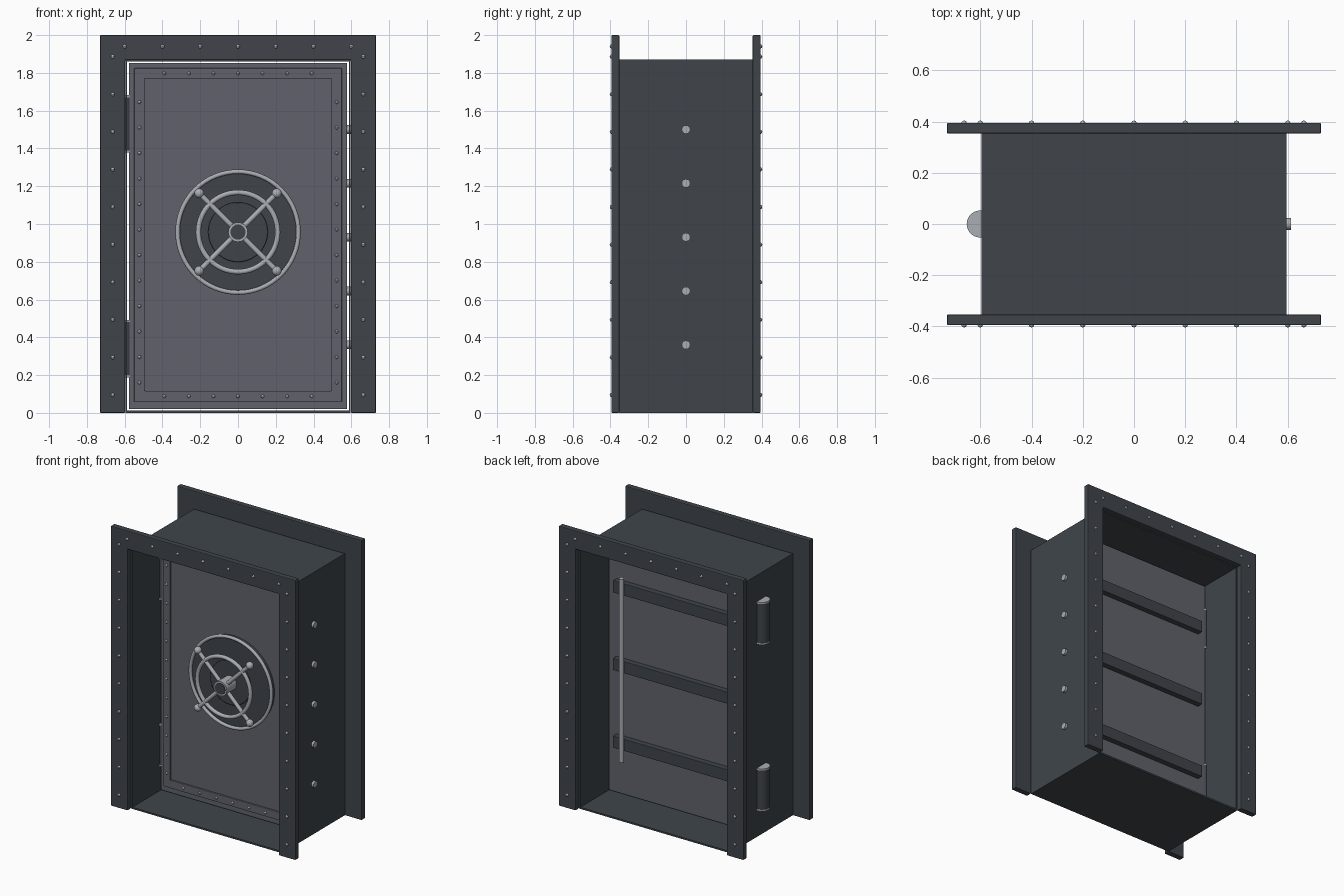
import bpy, bmesh, math
from mathutils import Matrix, Vector

if "Cube" in bpy.data.objects:
    bpy.data.objects.remove(bpy.data.objects["Cube"])


def material(name, rgb):
    m = bpy.data.materials.new(name)
    m.diffuse_color = (*rgb, 1)
    m.use_nodes = True
    m.node_tree.nodes["Principled BSDF"].inputs["Base Color"].default_value = m.diffuse_color
    return m


DARK = material("dark iron", (0.05, 0.06, 0.07))
DOOR = material("door grey", (0.12, 0.12, 0.15))
STEEL = material("bright steel", (0.40, 0.42, 0.45))


def finish(name, bm, mat, bevel=0, smooth=False):
    me = bpy.data.meshes.new(name)
    bmesh.ops.recalc_face_normals(bm, faces=bm.faces)
    bm.to_mesh(me)
    bm.free()
    me.materials.append(mat)
    ob = bpy.data.objects.new(name, me)
    bpy.context.collection.objects.link(ob)
    if bevel:
        mod = ob.modifiers.new("bevel", "BEVEL")
        mod.width = bevel
        mod.segments = 2
        mod.limit_method = "ANGLE"
    if smooth:
        bpy.ops.object.select_all(action="DESELECT")
        ob.select_set(True)
        bpy.context.view_layer.objects.active = ob
        bpy.ops.object.shade_smooth_by_angle(angle=math.radians(40))
    return ob


def add_box(bm, lo, hi):
    lo, hi = Vector(lo), Vector(hi)
    bmesh.ops.create_cube(bm, size=1, matrix=Matrix.Translation((lo + hi) / 2)
                          @ Matrix.Diagonal((*(hi - lo), 1)))


def box(name, lo, hi, mat, bevel=0):
    bm = bmesh.new()
    add_box(bm, lo, hi)
    return finish(name, bm, mat, bevel)


def add_rod(bm, a, b, r, sides=24):
    a, b = Vector(a), Vector(b)
    rot = (b - a).to_track_quat("Z", "Y").to_matrix().to_4x4()
    bmesh.ops.create_cone(bm, cap_ends=True, segments=sides, radius1=r, radius2=r,
                          depth=(b - a).length, matrix=Matrix.Translation((a + b) / 2) @ rot)


def rod(name, a, b, r, mat, sides=24, bevel=0):
    bm = bmesh.new()
    add_rod(bm, a, b, r, sides)
    return finish(name, bm, mat, bevel, smooth=sides > 8)


def slab(name, loops, y0, y1, mat, bevel=0):
    """Extrude an (x, z) outline, bridged to a hole loop if one is given."""
    bm = bmesh.new()
    edges = []
    for pts in loops:
        vs = [bm.verts.new((x, y0, z)) for x, z in pts]
        edges += [bm.edges.new((vs[i], vs[(i + 1) % len(vs)])) for i in range(len(vs))]
    if len(loops) == 1:
        bm.faces.new(vs)
    else:
        bmesh.ops.bridge_loops(bm, edges=edges)
    res = bmesh.ops.extrude_face_region(bm, geom=bm.faces[:])
    bmesh.ops.translate(bm, vec=(0, y1 - y0, 0),
                        verts=[g for g in res["geom"] if isinstance(g, bmesh.types.BMVert)])
    return finish(name, bm, mat, bevel)


def rect(x, z0, z1):
    return [(-x, z0), (x, z0), (x, z1), (-x, z1)]


def rivets(name, spots, y, r):
    bm = bmesh.new()
    for x, z in spots:
        bmesh.ops.create_uvsphere(bm, u_segments=8, v_segments=6, radius=r,
                                  matrix=Matrix.Translation((x, y, z)))
    return finish(name, bm, STEEL, smooth=True)


def ring(name, y, R, r):
    bpy.ops.mesh.primitive_torus_add(major_radius=R, minor_radius=r, major_segments=64,
                                     minor_segments=12, location=(0, y, WZ),
                                     rotation=(math.pi / 2, 0, 0))
    ob = bpy.context.object
    ob.name = name
    ob.data.materials.append(STEEL)
    bpy.ops.object.shade_smooth()


# Tunnel through the wall
slab("wall_tunnel", [rect(0.596, 0, 1.87), rect(0.587, 0.012, 1.861)], -0.355, 0.355, DARK)

# Front and back flanges: upside-down U, open at the floor, with rivets
arch = [(-0.73, 0), (-0.73, 2), (0.73, 2), (0.73, 0),
        (0.597, 0), (0.597, 1.868), (-0.597, 1.868), (-0.597, 0)]
spots = [(s * 0.663, 0.095 + 0.199 * i) for s in (-1, 1) for i in range(10)]
spots += [(-0.6 + 0.2 * i, 1.94) for i in range(7)]
for side, s in (("front", -1), ("back", 1)):
    slab(side + "_flange", [arch], s * 0.353, s * 0.395, DARK, 0.005)
    rivets(side + "_flange_rivets", spots, s * 0.393, 0.011)

# Door leaf with raised riveted trim
box("door_leaf", (-0.578, -0.045, 0.02), (0.578, 0.045, 1.853), DOOR, 0.003)
slab("door_trim", [rect(0.55, 0.06, 1.825), rect(0.495, 0.117, 1.77)], -0.045, -0.06, DOOR, 0.003)
spots = [(s * 0.522, 0.16 + 0.135 * i) for s in (-1, 1) for i in range(12)]
spots += [(-0.39 + 0.13 * i, z) for z in (0.088, 1.797) for i in range(7)]
rivets("door_rivets", spots, -0.06, 0.009)

# Round plate behind the wheel
WZ = 0.957
rod("wheel_plate", (0, -0.04, WZ), (0, -0.075, WZ), 0.32, DARK, 64)
rod("wheel_plate_step", (0, -0.07, WZ), (0, -0.09, WZ), 0.158, DARK, 48, 0.004)
ring("plate_rim", -0.08, 0.32, 0.012)

# Hand wheel: hub, ring, four spokes with ball ends
ring("wheel_ring", -0.16, 0.21, 0.014)
rod("wheel_hub", (0, -0.08, WZ), (0, -0.2, WZ), 0.052, STEEL, 16)
rod("hub_cap", (0, -0.19, WZ), (0, -0.204, WZ), 0.04, DARK, 24)
spokes, balls = bmesh.new(), bmesh.new()
for i in range(4):
    a = math.pi / 4 + i * math.pi / 2
    tip = Vector((0.29 * math.cos(a), -0.16, WZ + 0.29 * math.sin(a)))
    add_rod(spokes, (0, -0.16, WZ), tip, 0.014, 12)
    bmesh.ops.create_uvsphere(balls, u_segments=16, v_segments=10, radius=0.026,
                              matrix=Matrix.Translation(tip))
finish("wheel_spokes", spokes, STEEL, smooth=True)
finish("wheel_spoke_balls", balls, STEEL, smooth=True)

# Back of the door: three cross bars and an upright rod
for name, z in (("lower", 0.395), ("middle", 0.95), ("upper", 1.505)):
    box(name + "_cross_bar", (-0.52, 0.04, z - 0.042), (0.52, 0.085, z + 0.042), DARK, 0.003)
rod("locking_rod", (0.44, 0.1, 0.28), (0.44, 0.1, 1.59), 0.018, STEEL, 16)

# Locking bolts through the right wall
bm = bmesh.new()
for i in range(5):
    z = 0.36 + 0.285 * i
    add_rod(bm, (0.5, 0, z), (0.613, 0, z), 0.023, 12)
finish("locking_bolts", bm, STEEL, smooth=True)

# Hinges on the left wall: dark barrel with bright caps
for name, z in (("lower", 0.34), ("upper", 1.53)):
    rod(name + "_hinge_barrel", (-0.6, 0, z - 0.14), (-0.6, 0, z + 0.14), 0.052, DARK)
    caps = bmesh.new()
    for s in (-1, 1):
        add_rod(caps, (-0.6, 0, z + s * 0.14), (-0.6, 0, z + s * 0.152), 0.053)
    finish(name + "_hinge_caps", caps, STEEL, smooth=True)
